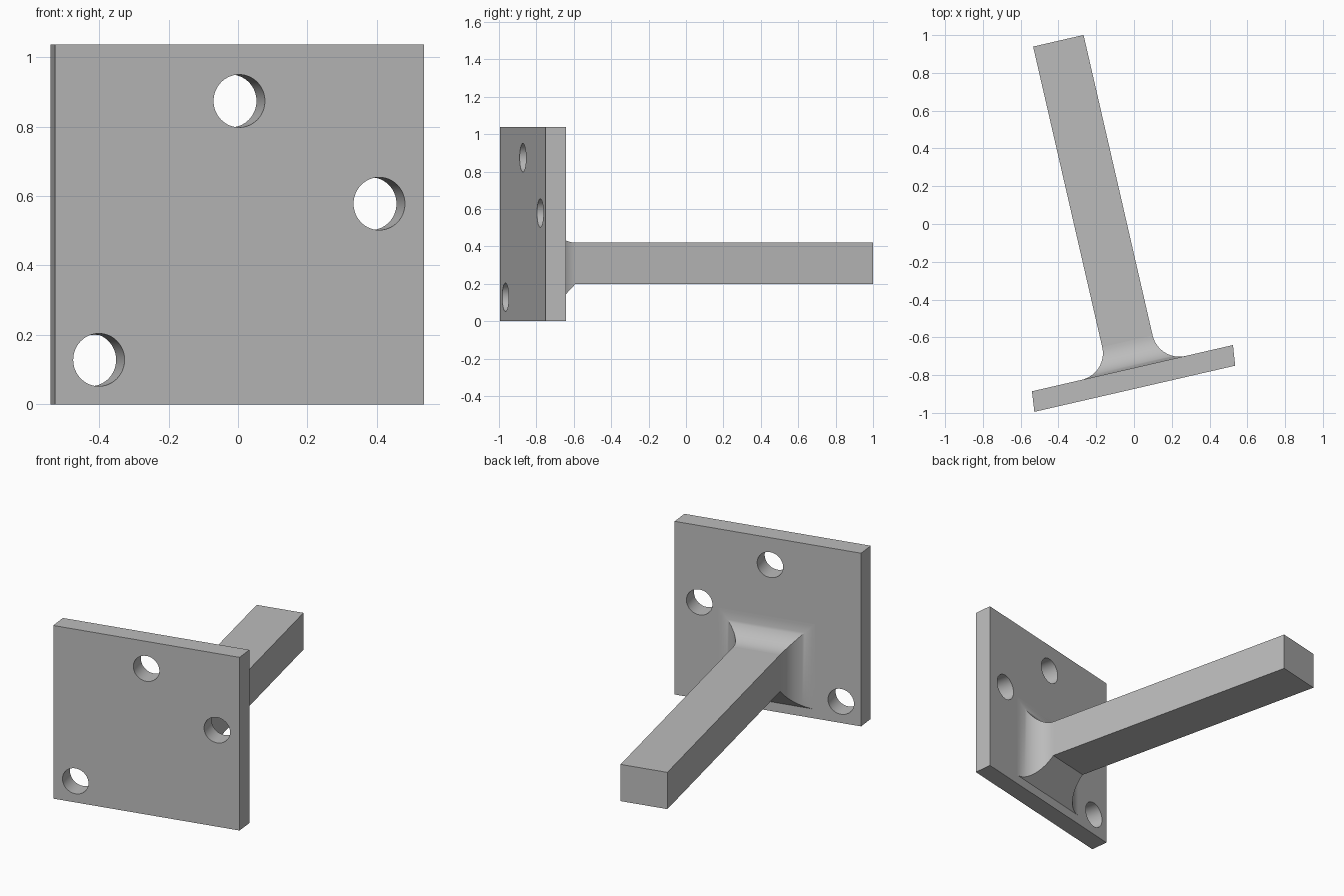
import bpy, bmesh, math
from mathutils import Matrix

if "Cube" in bpy.data.objects:
    bpy.data.objects.remove(bpy.data.objects["Cube"], do_unlink=True)

# Whole bracket is turned about z; parts are laid out in its own straight frame
TURN = Matrix.Rotation(math.radians(12.95), 4, "Z")
FRONT, BACK, TIP = -0.851, -0.742, 1.035
LEFT, RIGHT, LOW, HIGH = -0.31, -0.036, 0.20, 0.42
RADIUS, STEPS = 0.145, 16

grey = bpy.data.materials.new("plain grey")
grey.use_nodes = True
colour = (0.5, 0.5, 0.5, 1)
grey.diffuse_color = colour
grey.node_tree.nodes["Principled BSDF"].inputs["Base Color"].default_value = colour


def loft(name, rings, capped=True):
    """Skin a row of rectangles, each given as (depth, x0, x1, z0, z1)."""
    bm = bmesh.new()
    loops = [[bm.verts.new(p) for p in ((a, d, e), (b, d, e), (b, d, f), (a, d, f))]
             for d, a, b, e, f in rings]
    for one, two in zip(loops, loops[1:]):
        for i in range(4):
            j = (i + 1) % 4
            bm.faces.new((one[i], one[j], two[j], two[i]))
    if capped:
        bm.faces.new(loops[0])
        bm.faces.new(loops[-1])
    bmesh.ops.recalc_face_normals(bm, faces=bm.faces)
    mesh = bpy.data.meshes.new(name)
    bm.to_mesh(mesh)
    bm.free()
    obj = bpy.data.objects.new(name, mesh)
    bpy.context.collection.objects.link(obj)
    mesh.materials.append(grey)
    return obj


def select(obj):
    bpy.ops.object.select_all(action="DESELECT")
    obj.select_set(True)
    bpy.context.view_layer.objects.active = obj


# Mounting plate with slightly skewed side edges
plate = loft("mounting_plate", [(FRONT, -0.737, 0.354, 0, 1.037),
                                (BACK, -0.725, 0.367, 0, 1.037)])

# Three bolt holes through the plate
for x, z in ((-0.192, 0.874), (0.222, 0.578), (-0.607, 0.128)):
    bpy.ops.mesh.primitive_cylinder_add(vertices=64, radius=0.076, depth=0.4,
                                        location=(x, (FRONT + BACK) / 2, z),
                                        rotation=(math.pi / 2, 0, 0))
    cutter = bpy.context.object
    cutter.hide_render = True
    cutter.data.materials.append(grey)
    select(plate)
    cut = plate.modifiers.new("bolt_hole", "BOOLEAN")
    cut.operation, cut.solver, cut.object = "DIFFERENCE", "EXACT", cutter
    bpy.ops.object.modifier_apply(modifier=cut.name)
    bpy.data.objects.remove(cutter, do_unlink=True)

# Long square bar
bar = loft("bar", [(BACK - 0.02, LEFT, RIGHT, LOW, HIGH), (TIP, LEFT, RIGHT, LOW, HIGH)])

# Flared root: rounded on the top and sides, flat slope underneath
rings = []
for i in range(STEPS + 1):
    t = math.pi / 2 * i / STEPS
    height = RADIUS * (1 - math.cos(t))
    flare = RADIUS * (1 - math.sin(t))
    rings.append((BACK + height, LEFT - flare, RIGHT + flare,
                  LOW - (RADIUS - height), HIGH + flare))
root = loft("bar_root", rings, capped=False)

for obj in (plate, bar, root):
    obj.data.transform(TURN)
    select(obj)
    bpy.ops.object.shade_smooth_by_angle(angle=math.radians(30))
